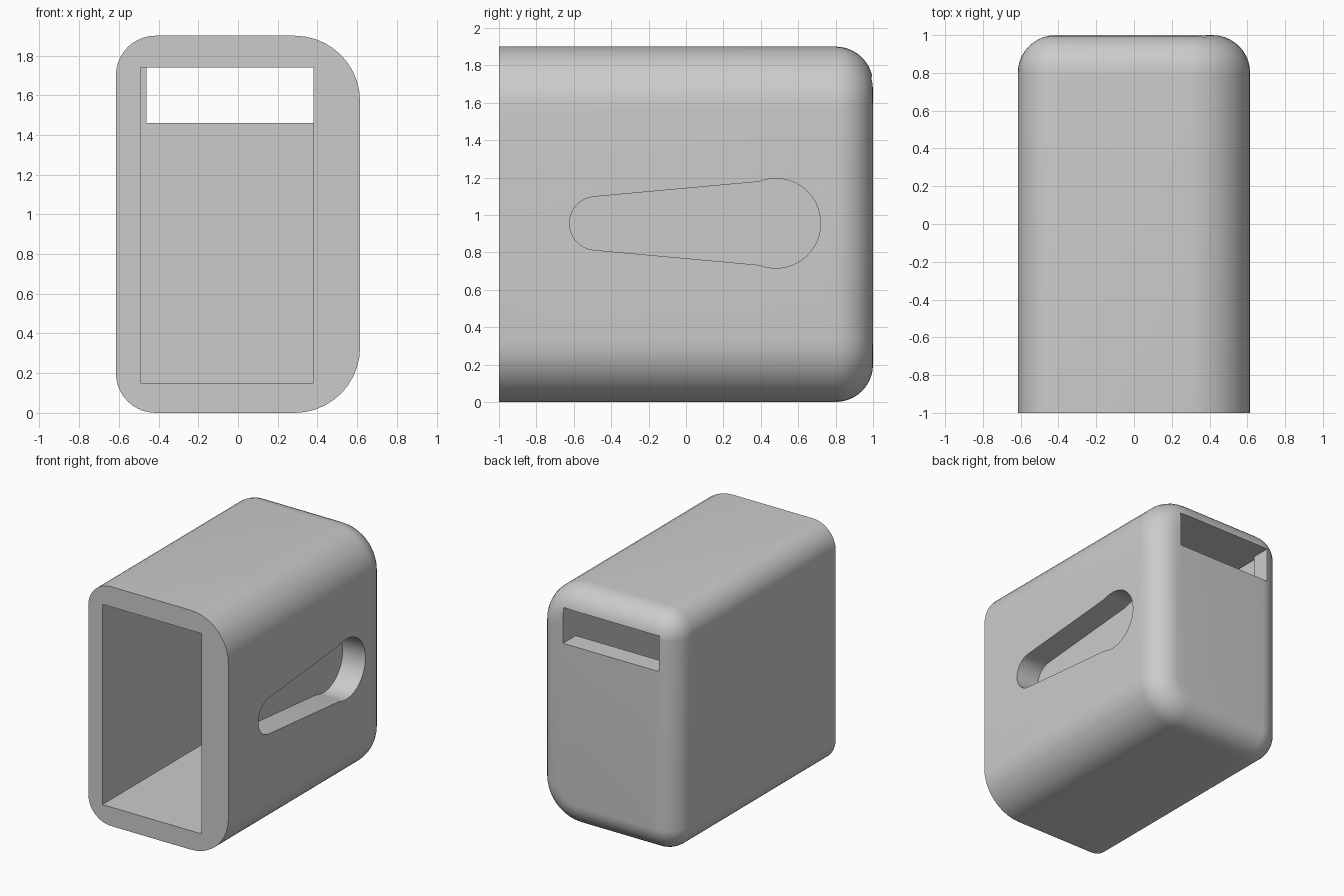
import bpy, bmesh, math
from mathutils import Vector

cube = bpy.data.objects.get("Cube")
if cube:
    bpy.data.objects.remove(cube, do_unlink=True)

grey = bpy.data.materials.new("light_grey")
grey.use_nodes = True
colour = (0.6, 0.6, 0.6, 1)
grey.diffuse_color = colour
grey.node_tree.nodes["Principled BSDF"].inputs["Base Color"].default_value = colour

HALF_X, HEIGHT, BACK_R = 0.615, 1.9, 0.2
LEFT_R, RIGHT_R, STEPS = 0.2, 0.33, 10


def loft(name, rings):
    """Closed solid through rings of equal point count."""
    bm = bmesh.new()
    loops = [[bm.verts.new(p) for p in ring] for ring in rings]
    n = len(loops[0])
    for a, b in zip(loops, loops[1:]):
        for i in range(n):
            j = (i + 1) % n
            bm.faces.new((a[i], a[j], b[j], b[i]))
    bm.faces.new(loops[0])
    bm.faces.new(loops[-1])
    bmesh.ops.remove_doubles(bm, verts=bm.verts, dist=0.0005)
    bmesh.ops.recalc_face_normals(bm, faces=bm.faces)
    mesh = bpy.data.meshes.new(name)
    bm.to_mesh(mesh)
    bm.free()
    mesh.materials.append(grey)
    obj = bpy.data.objects.new(name, mesh)
    bpy.context.collection.objects.link(obj)
    return obj


def box(name, low, high):
    (x0, y0, z0), (x1, y1, z1) = low, high
    return loft(name, [[(x0, y, z0), (x1, y, z0), (x1, y, z1), (x0, y, z1)]
                       for y in (y0, y1)])


def section(inset, y):
    """Rounded outline with wider corners on the +x side."""
    ring = []
    for quarter, (sx, sz) in enumerate([(1, 1), (-1, 1), (-1, -1), (1, -1)]):
        full = RIGHT_R if sx > 0 else LEFT_R
        cx = sx * (HALF_X - full)
        cz = HEIGHT / 2 + sz * (HEIGHT / 2 - full)
        r = full - inset
        for i in range(STEPS + 1):
            a = math.pi / 2 * (quarter + i / STEPS)
            ring.append((cx + r * math.cos(a), y, cz + r * math.sin(a)))
    return ring


def arc(cy, cz, r, start, end, steps):
    return [(cy + r * math.cos(a), cz + r * math.sin(a))
            for a in (math.radians(start + (end - start) * i / steps)
                      for i in range(steps + 1))]


# Shell: straight body with a rounded back rim
rings = [section(0, -1)]
for i in range(STEPS + 1):
    t = math.pi / 2 * i / STEPS
    rings.append(section(BACK_R * (1 - math.cos(t)), 1 - BACK_R + BACK_R * math.sin(t)))
shell = loft("shell", rings)

# Cutters: inner cavity, back window, keyhole-shaped side recess
outline = arc(0.48, 0.955, 0.24, -112, 112, 24) + arc(-0.48, 0.955, 0.143, 95, 265, 16)
cutters = [
    box("cavity_cutter", (-0.49, -1.2, 0.15), (0.38, 0.84, 1.74)),
    box("window_cutter", (-0.46, 0.7, 1.46), (0.38, 1.2, 1.74)),
    loft("recess_cutter", [[(x, y, z) for y, z in outline] for x in (0.415, 0.8)]),
]
bpy.context.view_layer.objects.active = shell
shell.select_set(True)
for cutter in cutters:
    cutter.hide_render = True
    cut = shell.modifiers.new(cutter.name, 'BOOLEAN')
    cut.operation = 'DIFFERENCE'
    cut.solver = 'EXACT'
    cut.object = cutter
    bpy.ops.object.modifier_apply(modifier=cut.name)
    bpy.data.objects.remove(cutter, do_unlink=True)

bpy.ops.object.shade_smooth_by_angle(angle=math.radians(30))
